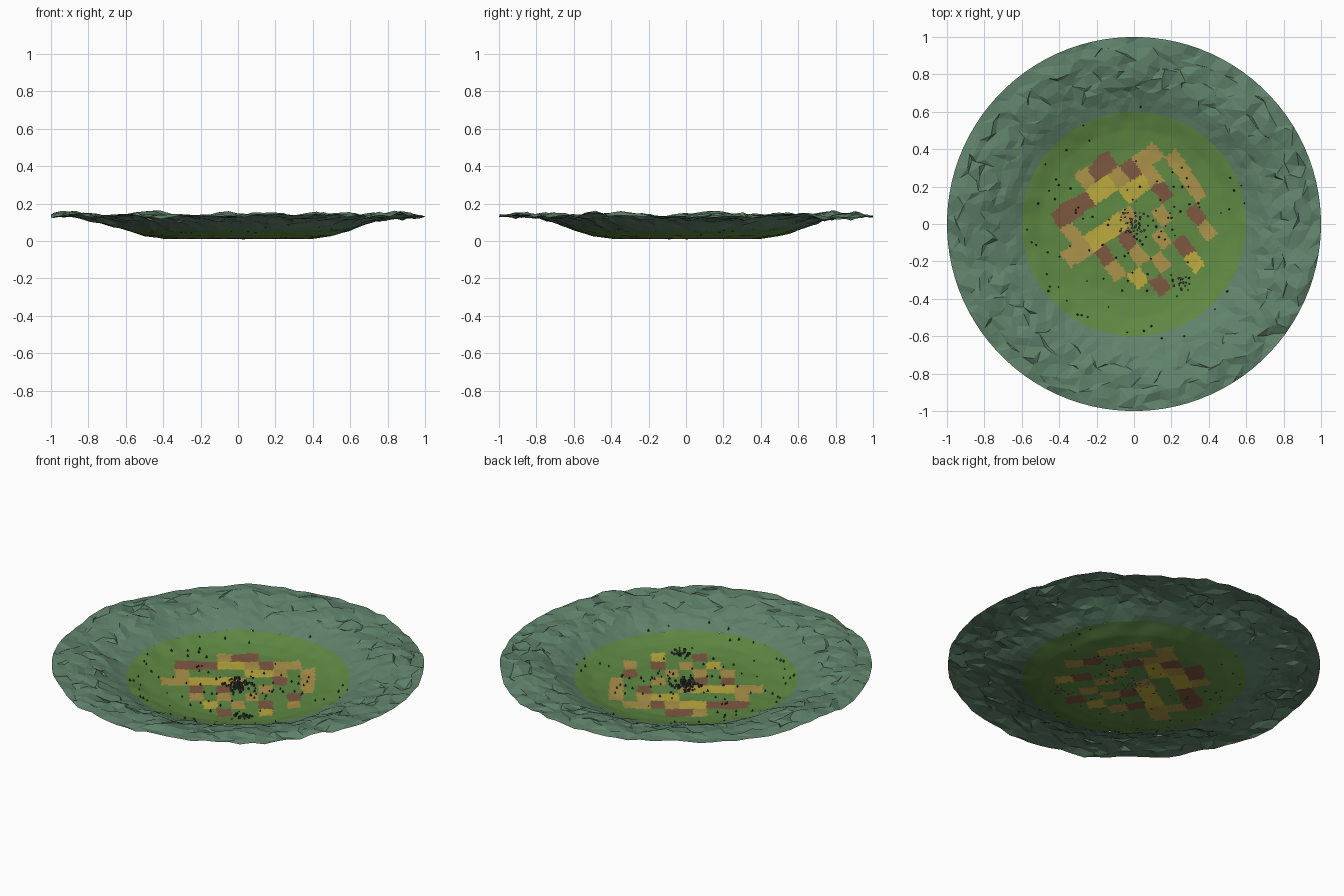
import bpy, bmesh, math, random
from mathutils import Vector, Matrix, noise

random.seed(4)
cube = bpy.data.objects.get("Cube")
if cube:
    bpy.data.objects.remove(cube)


def material(name, srgb):
    lin = [((c / 255 + 0.055) / 1.055) ** 2.4 for c in srgb] + [1]
    m = bpy.data.materials.new(name)
    m.use_nodes = True
    m.diffuse_color = lin
    m.node_tree.nodes["Principled BSDF"].inputs["Base Color"].default_value = lin
    return m


MEADOW = material("meadow green", (96, 138, 68))
YELLOW = material("ripe yellow", (188, 170, 62))
TAN = material("straw tan", (172, 147, 74))
BROWN = material("ploughed brown", (126, 88, 64))
MOUNTAIN = material("mountain green", (96, 131, 107))
TREE = material("tree dark green", (42, 62, 40))
HOUSE = material("house dark grey", (62, 64, 62))
STONE = material("stone grey", (112, 108, 116))

# Valley cross-section: radius and height
PROFILE = [(0, .012), (.4, .012), (.5, .028), (.6, .058), (.7, .098),
           (.8, .125), (.9, .138), (1.01, .132)]


def height(x, y):
    r = min(math.hypot(x, y), 1.0)
    for (r0, z0), (r1, z1) in zip(PROFILE, PROFILE[1:]):
        if r <= r1:
            z = z0 + (z1 - z0) * (r - r0) / (r1 - r0)
            break
    rough = max(0, min(1, (r - .45) / .4))
    broad = noise.noise(Vector((x * 3, y * 3, 1)))
    fine = noise.noise(Vector((x * 11, y * 11, 7)))
    return z + rough * (.028 * broad + .016 * fine) + .003 * fine * (1 - rough)


def finish(name, bm, mats):
    mesh = bpy.data.meshes.new(name)
    bm.to_mesh(mesh)
    bm.free()
    for m in mats:
        mesh.materials.append(m)
    ob = bpy.data.objects.new(name, mesh)
    bpy.context.collection.objects.link(ob)
    return ob


def ring_sheet(radii, segments, jitter=0):
    """Polar sheet draped over the valley, with shaken inner rings."""
    bm = bmesh.new()
    rings = []
    for i, r in enumerate(radii):
        ring = []
        for k in range(segments):
            a = math.tau * (k + (i % 2) * .5 * bool(jitter)) / segments
            x, y, dz = r * math.cos(a), r * math.sin(a), 0
            if jitter and 0 < i < len(radii) - 1:
                amount = jitter * min(1, i / 5)
                x += random.uniform(-amount, amount)
                y += random.uniform(-amount, amount)
                dz = random.uniform(-amount, amount) * .4
                over = math.hypot(x, y) / .985
                if over > 1:
                    x, y = x / over, y / over
            ring.append(bm.verts.new((x, y, height(x, y) + dz)))
        rings.append(ring)
    for i, (a, b) in enumerate(zip(rings, rings[1:])):
        for k in range(segments):
            n = (k + 1) % segments
            if jitter and i % 2:
                bm.faces.new((a[k], b[n], a[n]))
                bm.faces.new((a[k], b[k], b[n]))
                # odd rings sit half a step ahead
            elif jitter:
                bm.faces.new((a[k], b[k], a[n]))
                bm.faces.new((a[n], b[k], b[n]))
            else:
                bm.faces.new((a[k], b[k], b[n], a[n]))
    return bm, rings


# Valley floor with a slanted patchwork of fields
FIELDS = ["....TBB....",
          ".BBBYYTBTT.",
          ".T....YYT.T",
          "TTYYYT..B.T",
          "..B.B..T..T",
          "..T.T.T..B.",
          "...Y.T.B.T.",
          "....B..Y..."]
TILT = Matrix.Rotation(math.radians(-35), 3, 'Z')


def field_at(p):
    q = TILT @ Vector((p.x, p.y, 0))
    wob = noise.noise(Vector((p.x * 14, p.y * 14, 3))) * .012
    col = math.floor((q.x + wob) / .075 + 5.5)
    row = math.floor(4 - (q.y - wob) / .1)
    if 0 <= row < len(FIELDS) and 0 <= col < len(FIELDS[0]):
        return ".YTB".index(FIELDS[row][col])
    return 0


bm, rings = ring_sheet([.0125 * i for i in range(1, 49)], 192)
bm.faces.new(rings[0])
for f in bm.faces:
    f.material_index = field_at(f.calc_center_median())
    f.smooth = True
finish("valley_floor", bm, [MEADOW, YELLOW, TAN, BROWN])

# Craggy mountain rim
bm, rings = ring_sheet([.6 + .4 * i / 11 for i in range(12)], 96, jitter=.024)
finish("mountain_rim", bm, [MOUNTAIN])


# Scattered trees, village houses and standing stones
def scatter(name, mat, spots, size, sides):
    bm = bmesh.new()
    for x, y in spots:
        s = size * random.uniform(.7, 1.3)
        place = Matrix.Translation((x, y, height(x, y) + s * .5)) @ \
            Matrix.Rotation(random.uniform(0, 3), 4, 'Z')
        if sides:
            bmesh.ops.create_cone(bm, cap_ends=True, segments=sides, radius1=s * .5,
                                  radius2=0, depth=s * 1.2, matrix=place)
        else:
            bmesh.ops.create_cube(bm, size=s, matrix=place)
    finish(name, bm, [mat])


def cloud(n, cx, cy, spread):
    return [(random.gauss(cx, spread), random.gauss(cy, spread)) for _ in range(n)]


def annulus(n, r0, r1):
    out = []
    for _ in range(n):
        r, a = random.uniform(r0, r1), random.uniform(0, math.tau)
        out.append((r * math.cos(a), r * math.sin(a)))
    return out


scatter("trees", TREE, annulus(95, .1, .66), .011, 6)
scatter("village_houses", HOUSE, cloud(45, 0, 0, .045), .010, 0)
scatter("hamlet_houses", HOUSE, cloud(9, .25, -.32, .03), .010, 0)
scatter("standing_stones", STONE, cloud(9, .25, -.32, .03) + cloud(8, 0, 0, .05), .012, 5)
